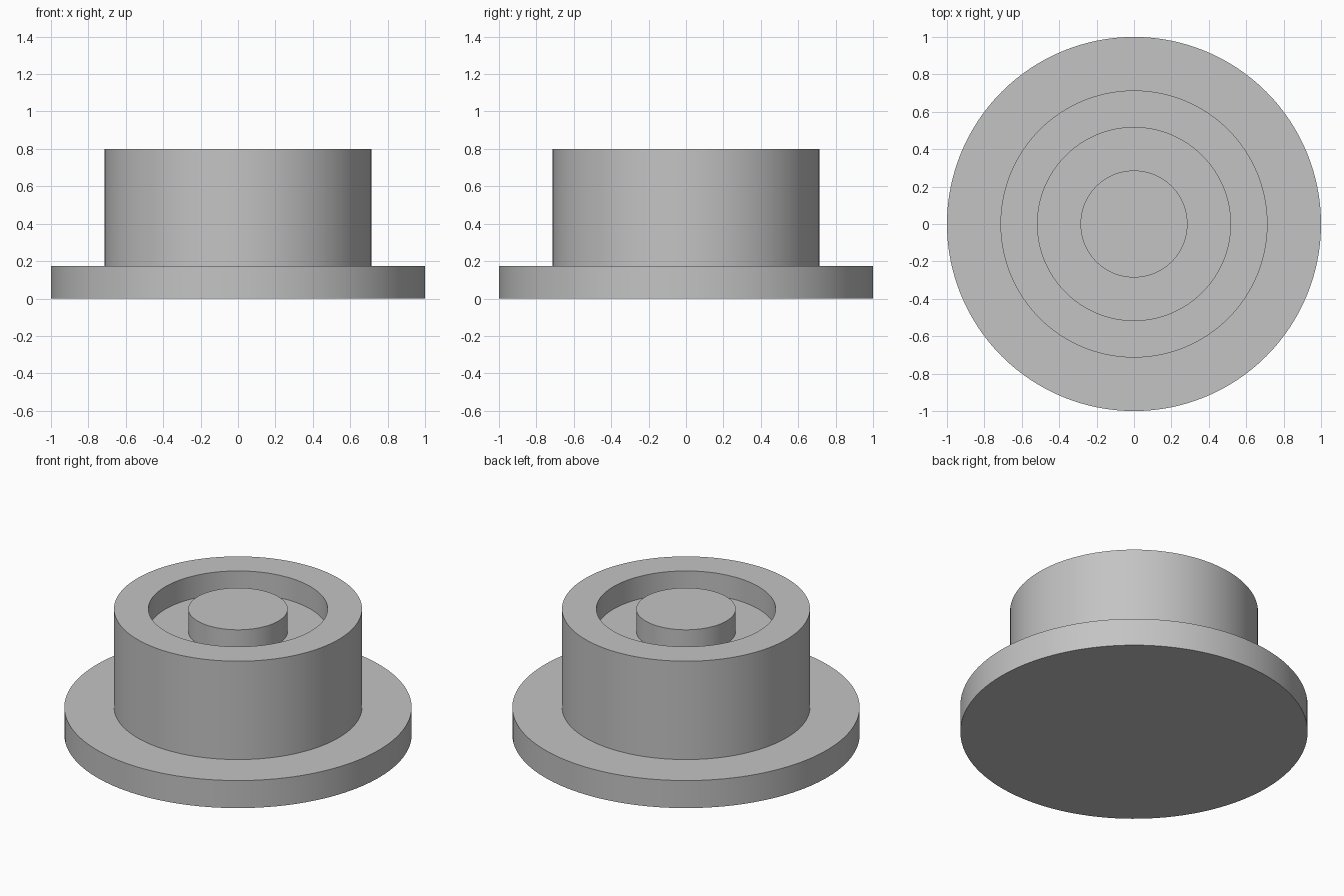
import bpy
import bmesh
import math

cube = bpy.data.objects.get("Cube")
if cube:
    bpy.data.objects.remove(cube, do_unlink=True)

SEGMENTS = 128
FLANGE_R, BODY_R, RECESS_R, POST_R = 1.0, 0.714, 0.516, 0.286
FLANGE_TOP, TOP = 0.175, 0.8
FLOOR = TOP - 0.143

grey = bpy.data.materials.new("plain grey")
grey.use_nodes = True
colour = (0.55, 0.55, 0.55, 1.0)
grey.diffuse_color = colour
grey.node_tree.nodes["Principled BSDF"].inputs["Base Color"].default_value = colour


def lathe(name, profile):
    """Turn a radius/height profile around the z axis."""
    bm = bmesh.new()
    verts = [bm.verts.new((r, 0, z)) for r, z in profile]
    edges = [bm.edges.new(pair) for pair in zip(verts, verts[1:])]
    bmesh.ops.spin(bm, geom=verts + edges, cent=(0, 0, 0), axis=(0, 0, 1),
                   angle=math.tau, steps=SEGMENTS)
    bmesh.ops.remove_doubles(bm, verts=bm.verts, dist=0.0001)
    bmesh.ops.recalc_face_normals(bm, faces=bm.faces)
    mesh = bpy.data.meshes.new(name)
    bm.to_mesh(mesh)
    bm.free()
    mesh.materials.append(grey)
    obj = bpy.data.objects.new(name, mesh)
    bpy.context.collection.objects.link(obj)
    bpy.ops.object.select_all(action="DESELECT")
    obj.select_set(True)
    bpy.context.view_layer.objects.active = obj
    bpy.ops.object.shade_smooth_by_angle(angle=math.radians(30))
    return obj


# One turned solid: wide flange, raised body, ring-shaped recess, centre post
lathe("flanged_plug", [
    (0, 0), (FLANGE_R, 0), (FLANGE_R, FLANGE_TOP),
    (BODY_R, FLANGE_TOP), (BODY_R, TOP),
    (RECESS_R, TOP), (RECESS_R, FLOOR),
    (POST_R, FLOOR), (POST_R, TOP), (0, TOP),
])
